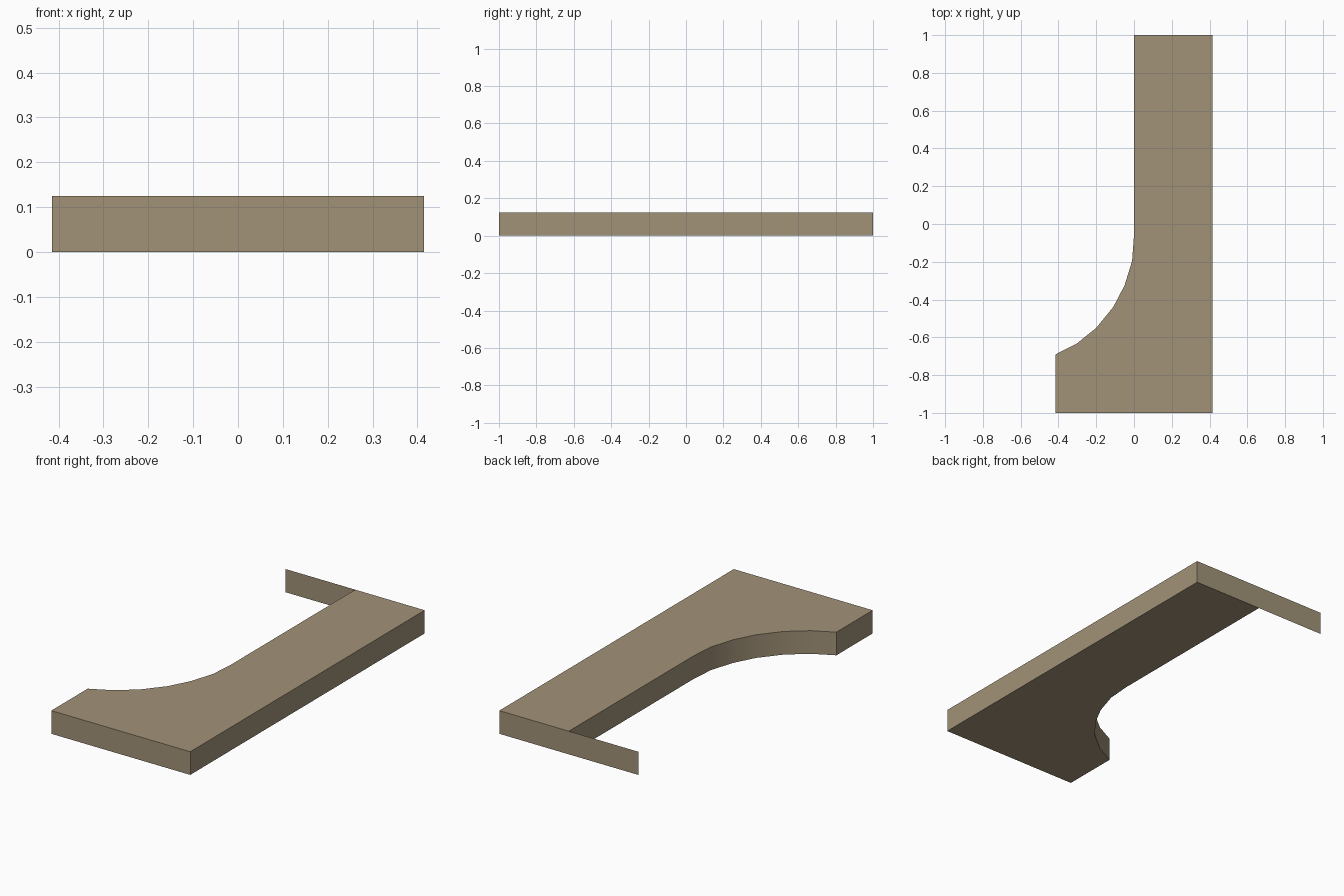
import bpy, bmesh, math

if "Cube" in bpy.data.objects:
    bpy.data.objects.remove(bpy.data.objects["Cube"])

W, L, H = 0.415, 1.0, 0.125

mat = bpy.data.materials.new("tan stone")
mat.diffuse_color = (0.36, 0.29, 0.19, 1)
mat.use_nodes = True
mat.node_tree.nodes["Principled BSDF"].inputs["Base Color"].default_value = mat.diffuse_color


def make_object(name, bm):
    me = bpy.data.meshes.new(name)
    bm.to_mesh(me)
    bm.free()
    me.materials.append(mat)
    ob = bpy.data.objects.new(name, me)
    bpy.context.collection.objects.link(ob)
    return ob


# Slab: straight strip flaring into a wide foot through a concave curve
curve = [(0, -0.06), (-0.01, -0.195), (-0.05, -0.325), (-0.11, -0.44),
         (-0.2, -0.55), (-0.303, -0.633), (-W, -0.69)]
outline = [(W, L), (0, L)] + curve + [(-W, -L), (W, -L)]
bm = bmesh.new()
low = [bm.verts.new((x, y, 0)) for x, y in outline]
high = [bm.verts.new((x, y, H)) for x, y in outline]
bm.faces.new(high)
bm.faces.new(low[::-1])
n = len(outline)
for i in range(1, n):  # the back end is closed by the end panel
    j = (i + 1) % n
    bm.faces.new((low[i], low[j], high[j], high[i]))
slab = make_object("slab", bm)

# End panel: thin sheet across the full width at the back
bm = bmesh.new()
bm.faces.new([bm.verts.new(p) for p in
              ((W, L, 0), (-W, L, 0), (-W, L, H), (W, L, H))])
make_object("end_panel", bm)

# Smooth the curved wall, keep the corners sharp
bpy.context.view_layer.objects.active = slab
slab.select_set(True)
bpy.ops.object.shade_smooth_by_angle(angle=math.radians(25))
